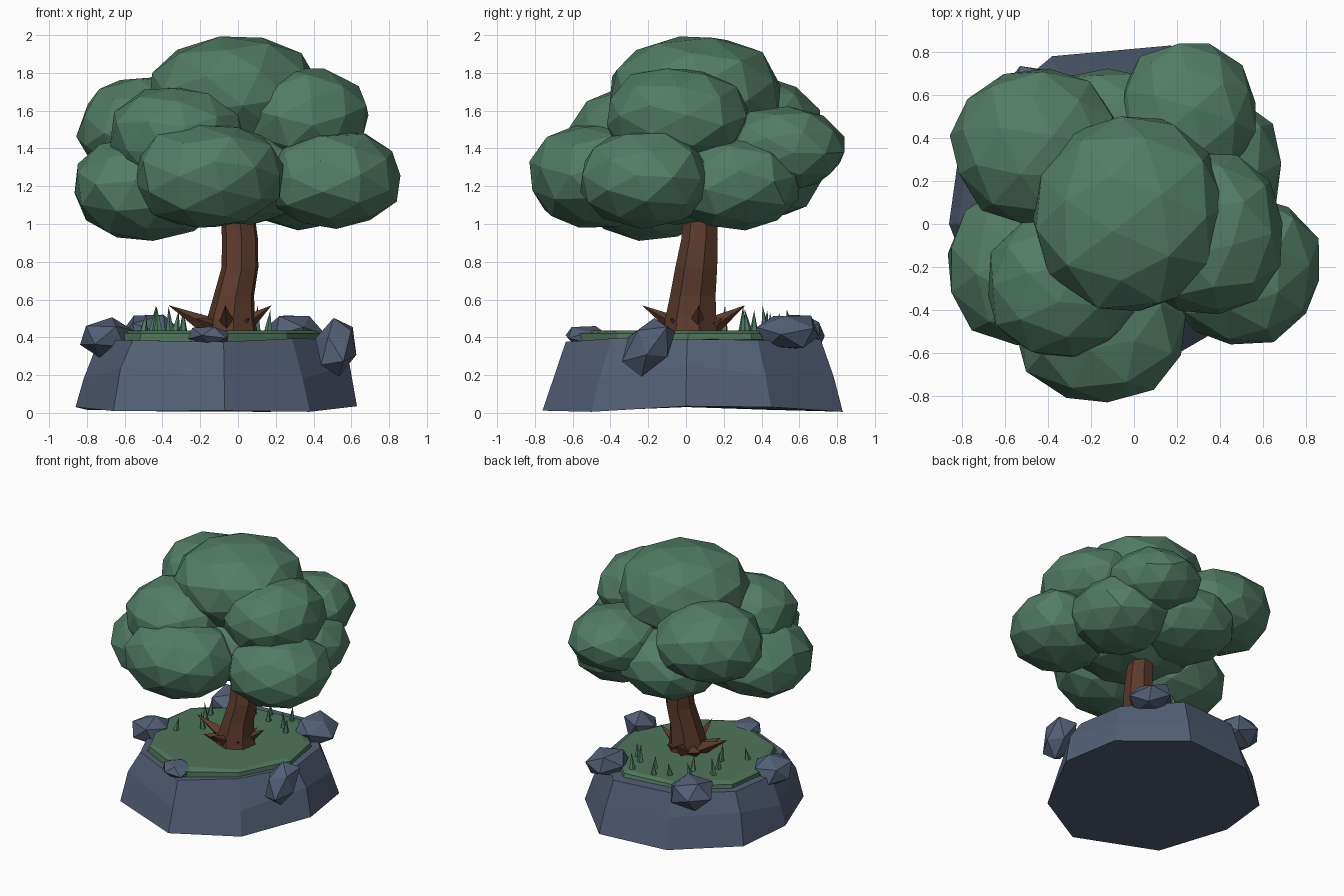
import bpy, bmesh, math, random
from mathutils import Vector, Matrix, Euler

if "Cube" in bpy.data.objects:
    bpy.data.objects.remove(bpy.data.objects["Cube"])

random.seed(4)


def material(name, rgb):
    m = bpy.data.materials.new(name)
    m.diffuse_color = (*rgb, 1)
    m.use_nodes = True
    m.node_tree.nodes["Principled BSDF"].inputs["Base Color"].default_value = m.diffuse_color
    return m


LEAF = material("leaf green", (0.085, 0.203, 0.133))
GRASS = material("grass green", (0.078, 0.178, 0.106))
ROCK = material("slate rock", (0.088, 0.115, 0.180))
BARK = material("bark brown", (0.108, 0.043, 0.025))


def finish(bm, name, mat):
    bmesh.ops.recalc_face_normals(bm, faces=bm.faces)
    me = bpy.data.meshes.new(name)
    bm.to_mesh(me)
    bm.free()
    me.materials.append(mat)
    ob = bpy.data.objects.new(name, me)
    bpy.context.collection.objects.link(ob)
    return ob


def blob(name, center, radii, mat, subdiv=2, jitter=0.05, tilt=(0, 0), power=2.0):
    """Faceted, irregular ellipsoid; a power above 2 makes it a little boxier."""
    bm = bmesh.new()
    bmesh.ops.create_icosphere(bm, subdivisions=subdiv, radius=1)
    spin = Euler([random.uniform(0, 6.28) for _ in range(3)]).to_matrix()
    lean = Euler((tilt[0], tilt[1], 0)).to_matrix()
    for v in bm.verts:
        p = spin @ v.co
        p /= sum(abs(a) ** power for a in p) ** (1 / power)
        p *= random.uniform(1 - jitter, 1 + jitter)
        v.co = lean @ Vector(a * r for a, r in zip(p, radii)) + Vector(center)
    return finish(bm, name, mat)


def loft(name, rings, mat):
    """Skin through rings of points and cap both ends."""
    bm = bmesh.new()
    loops = [[bm.verts.new(p) for p in ring] for ring in rings]
    n = len(loops[0])
    for a, b in zip(loops, loops[1:]):
        for i in range(n):
            j = (i + 1) % n
            bm.faces.new((a[i], a[j], b[j], b[i]))
    bm.faces.new(loops[0][::-1])
    bm.faces.new(loops[-1])
    return finish(bm, name, mat)


def spike(name, base, tip, radius, sides, mat):
    """Pointed cone from base to tip."""
    bm = bmesh.new()
    base, tip = Vector(base), Vector(tip)
    axis = tip - base
    turn = axis.to_track_quat('Z', 'Y').to_matrix().to_4x4()
    place = Matrix.Translation((base + tip) / 2) @ turn
    bmesh.ops.create_cone(bm, cap_ends=True, segments=sides, radius1=radius,
                          radius2=0, depth=axis.length, matrix=place)
    return finish(bm, name, mat)


# Stone island: irregular nine-sided outline, narrowing upwards
outline = [(0.17, 0.83), (-0.38, 0.78), (-0.80, 0.43), (-0.86, 0.0), (-0.66, -0.51),
           (-0.07, -0.76), (0.38, -0.5), (0.63, 0.0), (0.56, 0.45)]
cx, cy = -0.11, 0.04


def ring(scale, z, wobble=0.0, dz=0.0):
    pts = []
    for x, y in outline:
        s = scale + random.uniform(-wobble, wobble)
        pts.append((cx + (x - cx) * s, cy + (y - cy) * s, z + random.uniform(-dz, dz)))
    return pts


loft("stone_island", [ring(1.0, 0.02, 0, 0.018), ring(0.925, 0.22, 0.025, 0.05),
                      ring(0.83, 0.39, 0.025, 0.015)], ROCK)

# Grass cap
loft("grass_cap", [ring(0.76, 0.36), ring(0.75, 0.42, 0.02), ring(0.70, 0.435, 0.02)], GRASS)

# Boulders set around the rim: centre, radii, tilt
boulders = [
    ((0.52, -0.20, 0.35), (0.115, 0.12, 0.17), (-0.6, 0.1)),
    ((0.30, 0.54, 0.43), (0.16, 0.18, 0.10), (0, 0.1)),
    ((-0.46, 0.59, 0.41), (0.17, 0.16, 0.12), (0, 0)),
    ((-0.70, -0.08, 0.40), (0.15, 0.15, 0.10), (0, -0.2)),
    ((-0.15, -0.53, 0.41), (0.12, 0.12, 0.055), (0, 0.1)),
]
for c, r, t in boulders:
    blob("boulder", c, r, ROCK, subdiv=1, jitter=0.06, tilt=t, power=2.3)

# Curved trunk: (x, y, z, x radius, y radius)
path = [(-0.035, 0.025, 0.40, 0.15, 0.145), (-0.035, 0.03, 0.50, 0.13, 0.14),
        (-0.02, 0.04, 0.62, 0.11, 0.125), (0.012, 0.058, 0.77, 0.10, 0.115),
        (0.012, 0.075, 0.92, 0.098, 0.10), (0.0, 0.08, 1.05, 0.092, 0.092),
        (-0.02, 0.07, 1.25, 0.08, 0.08)]
loft("trunk", [[(x + rx * math.cos(i * math.tau / 7 + 0.3),
                 y + ry * math.sin(i * math.tau / 7 + 0.3), z) for i in range(7)]
               for x, y, z, rx, ry in path], BARK)

# Pointed roots splaying from the trunk foot, long and short in turn
for i in range(8):
    a = i * math.tau / 8 + 0.1
    reach, tip_z = ((0.275, 0.57), (0.20, 0.50))[i % 2]
    c, s = math.cos(a), math.sin(a)
    spike("root", (-0.06 + 0.06 * c, 0.05 + 0.06 * s, 0.44),
          (-0.095 + reach * c, 0.04 + reach * s, tip_z), 0.06, 4, BARK)

# Grass blades
blades = [(-0.45, 0.30), (-0.42, 0.20), (-0.33, 0.42), (-0.29, 0.33), (-0.10, 0.54),
          (0.10, 0.42), (0.16, 0.36), (-0.50, -0.05), (-0.05, 0.45), (-0.36, 0.08),
          (0.08, 0.55), (-0.2, 0.48)]
for x, y in blades:
    h = random.uniform(0.09, 0.14)
    spike("grass_blade", (x, y, 0.425),
          (x + random.uniform(-0.02, 0.02), y + random.uniform(-0.02, 0.02), 0.435 + h),
          0.024, 5, LEAF)

# Crown of overlapping leaf clumps: centre, radii
clumps = {
    "crown_top": ((-0.02, 0.05, 1.68), (0.45, 0.46, 0.32)),
    "crown_back_left": ((-0.46, 0.36, 1.50), (0.39, 0.36, 0.28)),
    "crown_back_right": ((0.25, 0.52, 1.40), (0.32, 0.32, 0.22)),
    "crown_right_upper": ((0.34, -0.05, 1.57), (0.36, 0.38, 0.26)),
    "crown_front_left_upper": ((-0.33, -0.28, 1.45), (0.36, 0.34, 0.28)),
    "crown_front_lower": ((-0.16, -0.47, 1.26), (0.40, 0.36, 0.28)),
    "crown_right_lower": ((0.50, -0.21, 1.24), (0.37, 0.35, 0.26)),
    "crown_right_back_lower": ((0.35, 0.25, 1.22), (0.34, 0.36, 0.25)),
    "crown_left_lower": ((-0.48, -0.19, 1.19), (0.40, 0.38, 0.28)),
    "crown_middle": ((-0.02, -0.02, 1.27), (0.44, 0.46, 0.27)),
    "crown_back_lower": ((-0.14, 0.38, 1.27), (0.37, 0.34, 0.25)),
}
for name, (c, r) in clumps.items():
    blob(name, c, r, LEAF, subdiv=2, jitter=0.03, power=2.25)
